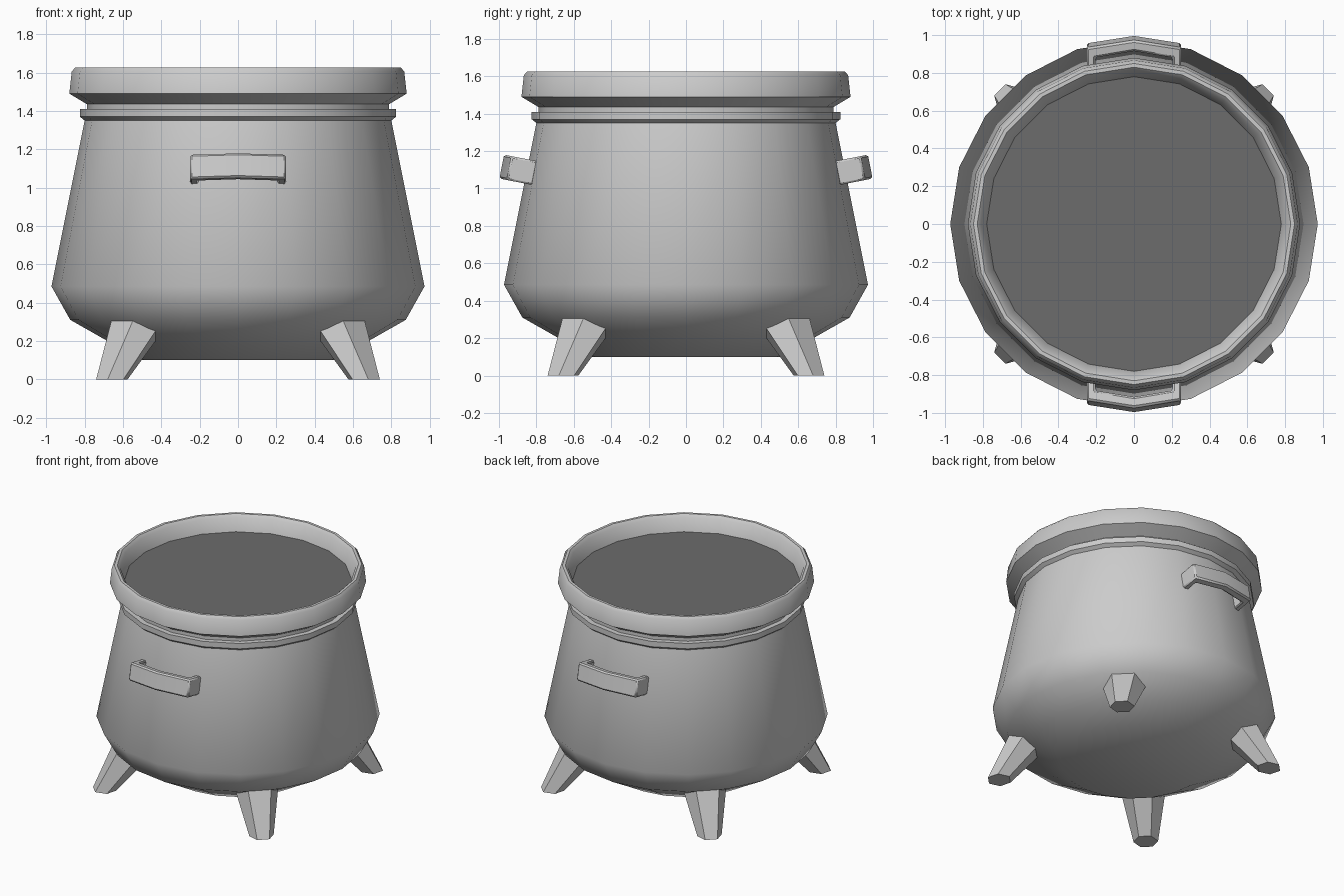
import bpy, bmesh
from math import sin, cos, pi, radians
from mathutils import Vector

if "Cube" in bpy.data.objects:
    bpy.data.objects.remove(bpy.data.objects["Cube"])

SIDES = 20


def make_object(name, bm, angle, bevel=0):
    bmesh.ops.recalc_face_normals(bm, faces=bm.faces)
    mesh = bpy.data.meshes.new(name)
    bm.to_mesh(mesh)
    bm.free()
    ob = bpy.data.objects.new(name, mesh)
    bpy.context.collection.objects.link(ob)
    if bevel:
        mod = ob.modifiers.new("soft_edges", 'BEVEL')
        mod.width = bevel
        mod.segments = 1
        mod.angle_limit = radians(40)
    bpy.ops.object.select_all(action='DESELECT')
    ob.select_set(True)
    bpy.context.view_layer.objects.active = ob
    bpy.ops.object.shade_smooth_by_angle(angle=radians(angle))
    return ob


def ring(bm, r, z, n=SIDES):
    return [bm.verts.new((r * cos(2 * pi * i / n), r * sin(2 * pi * i / n), z))
            for i in range(n)]


def bridge(bm, a, b):
    n = len(a)
    for i in range(n):
        j = (i + 1) % n
        bm.faces.new((a[i], a[j], b[j], b[i]))


# Pot: one turned profile from the base to the inside of the rim
profile = [(.51, .10), (.69, .205), (.875, .31), (.973, .485), (.80, 1.35),
           (.825, 1.37), (.825, 1.41), (.788, 1.41), (.788, 1.435),
           (.88, 1.49), (.867, 1.605), (.85, 1.625), (.83, 1.625),
           (.81, 1.605), (.78, 1.51)]
bm = bmesh.new()
rings = [ring(bm, r, z) for r, z in profile]
for a, b in zip(rings, rings[1:]):
    bridge(bm, a, b)
bm.faces.new(rings[0])
make_object("cauldron_body", bm, 45)

# Dark contents just below the rim
bm = bmesh.new()
face = bm.faces.new(ring(bm, .78, 1.51))
contents = make_object("contents", bm, 30)
mat = bpy.data.materials.new("dark_grey")
mat.diffuse_color = (.15, .15, .15, 1)
mat.use_nodes = True
mat.node_tree.nodes["Principled BSDF"].inputs["Base Color"].default_value = mat.diffuse_color
contents.data.materials.append(mat)


# Legs: tapered, splayed hexagonal pegs on the diagonals
def leg(name, azimuth):
    out = Vector((cos(azimuth), sin(azimuth), 0))
    side = Vector((-sin(azimuth), cos(azimuth), 0))
    bm = bmesh.new()
    loops = []
    for centre, r, z in ((.93, .085, 0), (.70, .165, .33)):
        loops.append([bm.verts.new(
            out * (centre + r * cos(pi / 6 + i * pi / 3))
            + side * r * sin(pi / 6 + i * pi / 3) + Vector((0, 0, z)))
            for i in range(6)])
    bridge(bm, *loops)
    for loop in loops:
        bm.faces.new(loop)
    make_object(name, bm, 30)


for i, name in enumerate(("back_right", "back_left", "front_left", "front_right")):
    leg(name + "_leg", pi / 4 + i * pi / 2)


# Handles: U-shaped bars bent around the pot and tilted with its wall
def handle(name, sign):
    outer = [(-.25, -.05), (-.25, .115), (0, .155), (.25, .115), (.25, -.05)]
    inner = [(-.205, -.05), (-.205, .06), (0, .095), (.205, .06), (.205, -.05)]
    tilt = radians(11.1)
    bm = bmesh.new()
    layers = []
    for h in (-.065, .065):
        layers.append([[bm.verts.new(
            (x, sign * (.833 + d * cos(tilt) - h * sin(tilt)),
             1.087 + d * sin(tilt) + h * cos(tilt)))
            for x, d in line] for line in (outer, inner)])
    for o, n in layers:
        for i in range(4):
            bm.faces.new((o[i], o[i + 1], n[i + 1], n[i]))
    (o0, n0), (o1, n1) = layers
    bridge(bm, o0 + n0[::-1], o1 + n1[::-1])
    make_object(name, bm, 30, bevel=.01)


handle("front_handle", -1)
handle("back_handle", 1)
